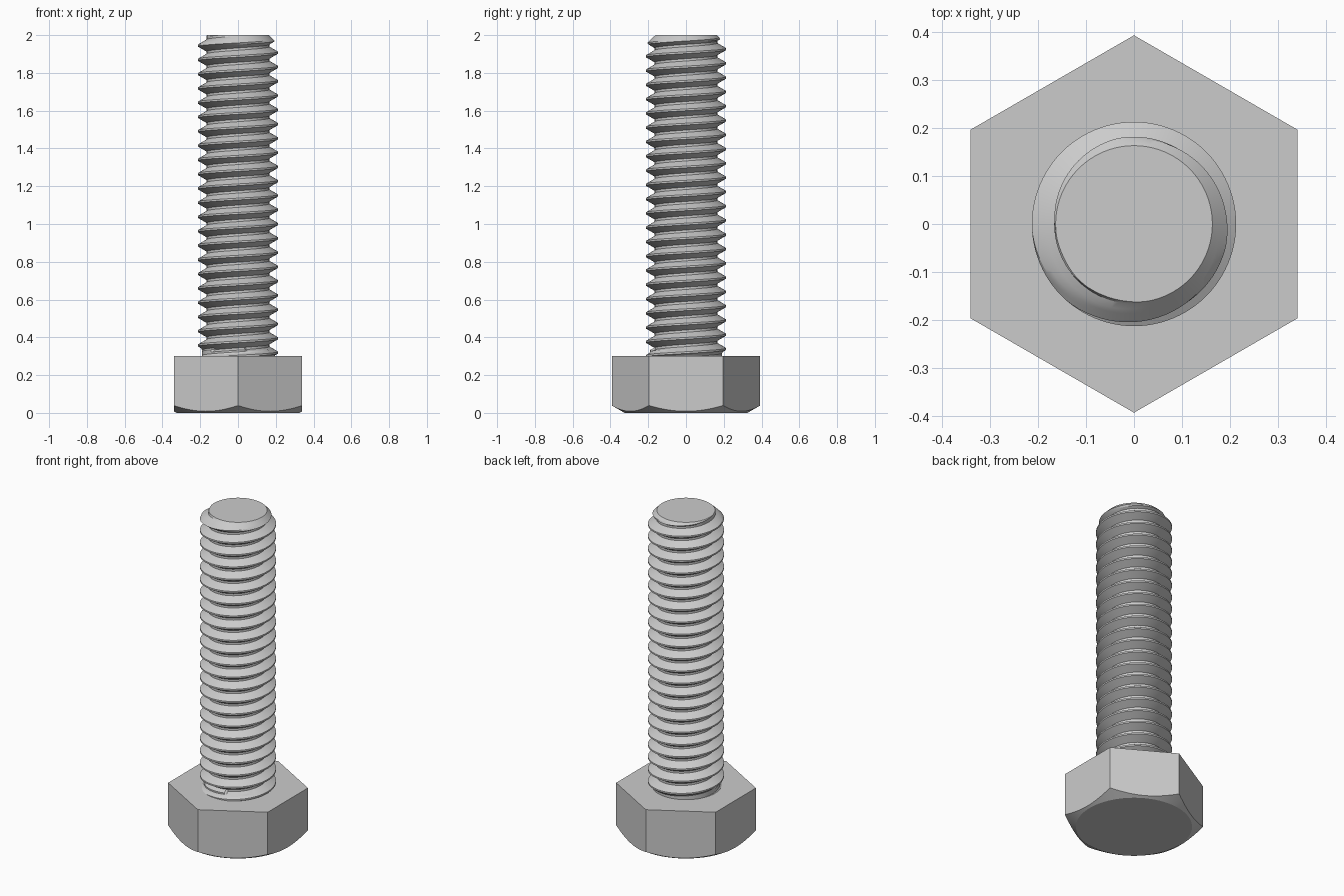
import bpy
import bmesh
from math import cos, sin, pi, tan, radians

default = bpy.data.objects.get("Cube")
if default:
    bpy.data.objects.remove(default, do_unlink=True)

STEEL = (0.6, 0.6, 0.6, 1)
steel = bpy.data.materials.new("steel grey")
steel.use_nodes = True
steel.diffuse_color = STEEL
steel.node_tree.nodes["Principled BSDF"].inputs["Base Color"].default_value = STEEL

SEG = 96
HEAD_TOP, LENGTH = 0.3, 2.0
FLAT = 0.34                   # centre to flat of the hexagon
FACE_R = 0.325                # round face under the head
MAJOR, MINOR, TIP = 0.2125, 0.166, 0.163
PITCH = 0.0756
CREST_Z = 1.907               # height of a crest on the +x side


def finish(bm, name):
    """Turn a bmesh into a smooth shaded object with sharp edges kept."""
    bmesh.ops.recalc_face_normals(bm, faces=bm.faces)
    mesh = bpy.data.meshes.new(name)
    bm.to_mesh(mesh)
    bm.free()
    mesh.materials.append(steel)
    obj = bpy.data.objects.new(name, mesh)
    bpy.context.collection.objects.link(obj)
    bpy.ops.object.select_all(action='DESELECT')
    obj.select_set(True)
    bpy.context.view_layer.objects.active = obj
    bpy.ops.object.shade_smooth_by_angle(angle=radians(20))


def polar(bm, r, a, z):
    return bm.verts.new((r * cos(a), r * sin(a), z))


# Hexagonal head, its lower corners trimmed by a cone
bm = bmesh.new()
under, lower, upper = [], [], []
for i in range(SEG):
    a = 2 * pi * i / SEG
    r = FLAT / cos((a + pi / 6) % (pi / 3) - pi / 6)
    under.append(polar(bm, FACE_R, a, 0))
    lower.append(polar(bm, r, a, (r - FACE_R) * tan(radians(30))))
    upper.append(polar(bm, r, a, HEAD_TOP))
for ring, above in ((under, lower), (lower, upper)):
    for i in range(SEG):
        j = (i + 1) % SEG
        bm.faces.new((ring[i], ring[j], above[j], above[i]))
bm.faces.new(under)
bm.faces.new(upper)
finish(bm, "hex_head")

# Thread profile over one pitch: crest, flank, root, flank
crest = 0.0095
flank = (MAJOR - MINOR) * tan(radians(30))
profile = [(0, MAJOR)]
for k in range(4):
    profile.append((crest + flank * k / 3, MAJOR + (MINOR - MAJOR) * k / 3))
for k in range(4):
    profile.append((PITCH - flank * (1 - k / 3), MINOR + (MAJOR - MINOR) * k / 3))

# Threaded shank: the profile swept up a right-handed helix
bm = bmesh.new()
turns = 26
start = CREST_Z - crest / 2 - PITCH * (turns - 3)
rows = []
for i in range(turns * SEG + 1):
    a = 2 * pi * i / SEG
    row = []
    for dz, r in profile:
        z = start + PITCH * i / SEG + dz
        if z < HEAD_TOP + 0.035:
            r = max(r, 0.19)                    # runout next to the head
        r = min(r, TIP + LENGTH - z)            # chamfered tip
        row.append(polar(bm, r, a, z))
    rows.append(row)
for low, high in zip(rows, rows[1:]):
    for k in range(len(profile) - 1):
        bm.faces.new((low[k], high[k], high[k + 1], low[k + 1]))
bmesh.ops.remove_doubles(bm, verts=bm.verts, dist=0.0001)

# Cut both ends square and cap them
for z, up in ((LENGTH, 1), (HEAD_TOP - 0.01, -1)):
    cut = bmesh.ops.bisect_plane(
        bm, geom=bm.verts[:] + bm.edges[:] + bm.faces[:], dist=0.00001,
        plane_co=(0, 0, z), plane_no=(0, 0, up), clear_outer=True)
    rim = [e for e in cut["geom_cut"] if isinstance(e, bmesh.types.BMEdge)]
    bmesh.ops.holes_fill(bm, edges=rim, sides=0)
finish(bm, "threaded_shank")
